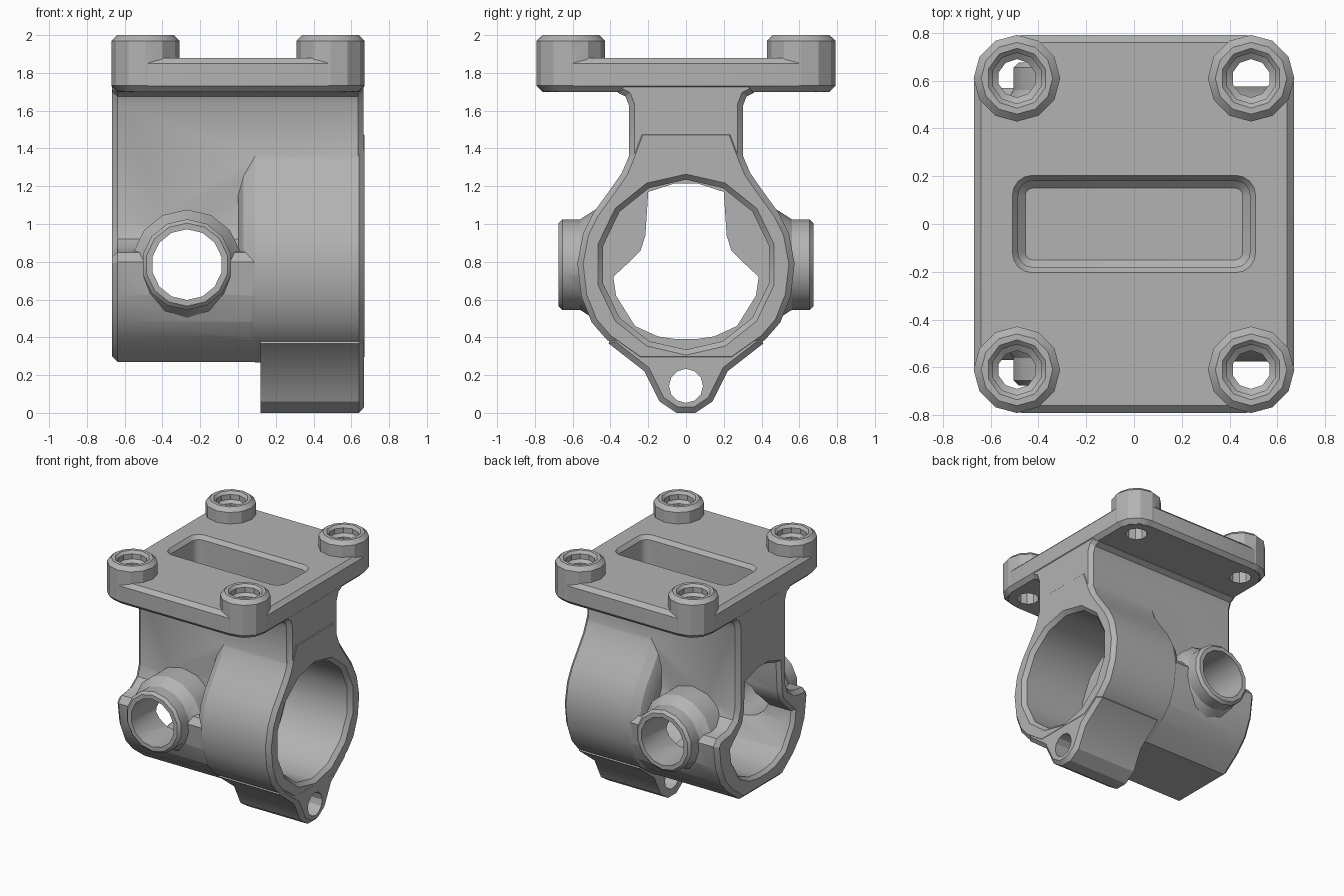
import bpy, bmesh, math
from mathutils import Vector

cube = bpy.data.objects.get("Cube")
if cube:
    bpy.data.objects.remove(cube, do_unlink=True)

grey = bpy.data.materials.new("plain_grey")
grey.use_nodes = True
grey.diffuse_color = (0.45, 0.45, 0.45, 1)
grey.node_tree.nodes["Principled BSDF"].inputs["Base Color"].default_value = (0.45, 0.45, 0.45, 1)

CZ = 0.785            # height of the main bore axis
SIDE_X = -0.27        # position of the side tube


# Profile helpers: all outlines run clockwise
def mirror(half):
    return half + [(-u, v) for u, v in reversed(half)]


def circle(cu, cv, r, n):
    return [(cu + r * math.sin(2 * math.pi * i / n), cv + r * math.cos(2 * math.pi * i / n))
            for i in range(n)]


def rounded_rect(hu, hv, r, steps=4):
    pts = []
    for k, (su, sv) in enumerate(((1, 1), (1, -1), (-1, -1), (-1, 1))):
        for i in range(steps + 1):
            a = math.pi / 2 * (k + i / steps)
            pts.append((su * (hu - r) + r * math.sin(a), sv * (hv - r) + r * math.cos(a)))
    return pts


def inset(profile, d):
    out = []
    for i, p in enumerate(profile):
        p = Vector(p)
        e1 = (p - Vector(profile[i - 1])).normalized()
        e2 = (Vector(profile[(i + 1) % len(profile)]) - p).normalized()
        n1, n2 = Vector((e1.y, -e1.x)), Vector((e2.y, -e2.x))
        m = (n1 + n2).normalized()
        out.append(p + m * d / m.dot(n1))
    return out


def loft(name, profile, sections, axis):
    """Solid along an axis; each section is (position, inset)."""
    bm = bmesh.new()
    rings = []
    for pos, d in sections:
        ring = []
        for u, v in inset(profile, d):
            co = {"x": (pos, u, v), "y": (u, pos, v), "z": (u, v, pos)}[axis]
            ring.append(bm.verts.new(co))
        rings.append(ring)
    n = len(profile)
    for a, b in zip(rings, rings[1:]):
        for i in range(n):
            j = (i + 1) % n
            bm.faces.new((a[i], a[j], b[j], b[i]))
    bm.faces.new(rings[0])
    bm.faces.new(rings[-1])
    bmesh.ops.recalc_face_normals(bm, faces=bm.faces)
    mesh = bpy.data.meshes.new(name)
    bm.to_mesh(mesh)
    bm.free()
    mesh.materials.append(grey)
    ob = bpy.data.objects.new(name, mesh)
    bpy.context.scene.collection.objects.link(ob)
    return ob


# Neck with the low half ring below it
neck = mirror([(0.37, 1.76), (0.36, 1.695), (0.32, 1.675), (0.303, 1.63), (0.303, 1.0),
               (0.33, 0.92), (0.4, 0.87), (0.53, 0.85), (0.57, 0.8), (0.545, 0.62),
               (0.485, 0.48), (0.395, 0.38), (0.25, 0.27)])
body = loft("clamp_body", neck, [(-0.667, 0.03), (-0.637, 0), (0.635, 0), (0.665, 0.03)], "x")

# Full ring with rounded shoulder
ring = mirror([(0.25, 1.5), (0.28, 1.42), (0.31, 1.34), (0.34, 1.27), (0.41, 1.17),
               (0.49, 1.06), (0.545, 0.95), (0.575, 0.79), (0.555, 0.62), (0.5, 0.48),
               (0.42, 0.388), (0.25, 0.268)])
adds = [loft("ring", ring, [(0, 0.1), (0.03, 0.04), (0.09, 0), (0.64, 0), (0.67, 0.03)], "x")]

# Lug below the ring
lug = mirror([(0.36, 0.46), (0.41, 0.368), (0.22, 0.22), (0.14, 0.06), (0.05, 0)])
adds.append(loft("lug", lug, [(0.12, 0), (0.64, 0), (0.668, 0.03)], "x"))

# Side tube, flared where it meets the body
half = [(0.48, -0.05), (0.56, 0), (0.655, 0), (0.675, 0.02)]
adds.append(loft("side_tube", circle(SIDE_X, CZ, 0.24, 14),
                 [(-y, d) for y, d in reversed(half)] + half, "y"))

# Mounting plate and corner bosses
adds.append(loft("plate", rounded_rect(0.67, 0.79, 0.2),
                 [(1.7, 0.03), (1.73, 0), (1.85, 0), (1.88, 0.03)], "z"))
corners = [(sx * 0.49, sy * 0.61) for sx in (-1, 1) for sy in (-1, 1)]
for x, y in corners:
    adds.append(loft("boss", circle(x, y, 0.181, 12),
                     [(1.702, 0.03), (1.732, 0), (1.97, 0), (2.0, 0.03)], "z"))

# Cutters: main bore, keyhole bore, side hole, lug hole, pocket, screw holes
keyhole = mirror([(0.06, 1.215), (0.2, 1.17), (0.215, 0.94), (0.24, 0.86), (0.31, 0.79),
                  (0.385, 0.72), (0.37, 0.62), (0.27, 0.46), (0.15, 0.405), (0.05, 0.39)])
cuts = [
    loft("bore", circle(0, CZ, 0.45, 14), [(0.12, 0), (0.64, 0), (0.672, -0.03), (0.8, -0.03)], "x"),
    loft("keyhole", keyhole, [(-0.8, -0.025), (-0.669, -0.025), (-0.64, 0), (0.3, 0)], "x"),
    loft("side_hole", circle(SIDE_X, CZ, 0.187, 14), [(-0.8, 0), (0.8, 0)], "y"),
    loft("lug_hole", circle(0, 0.143, 0.09, 12), [(0, 0), (0.8, 0)], "x"),
    loft("pocket", rounded_rect(0.485, 0.18, 0.06),
         [(1.4, 0.03), (1.43, 0), (1.85, 0), (1.882, -0.025), (2.1, -0.025)], "z"),
]
for x, y in corners:
    cuts.append(loft("screw_hole", circle(x, y, 0.08, 10),
                     [(1.6, 0), (1.92, 0), (1.94, -0.025), (1.98, -0.025),
                      (2.002, -0.045), (2.1, -0.045)], "z"))

# Join everything, then cut
for operation, tools in (("UNION", adds), ("DIFFERENCE", cuts)):
    for tool in tools:
        mod = body.modifiers.new(tool.name, "BOOLEAN")
        mod.operation = operation
        mod.solver = "EXACT"
        mod.object = tool
bpy.context.view_layer.update()
deps = bpy.context.evaluated_depsgraph_get()
result = bpy.data.meshes.new_from_object(body.evaluated_get(deps))
body.modifiers.clear()
body.data = result
result.materials.clear()
result.materials.append(grey)
for tool in adds + cuts:
    bpy.data.objects.remove(tool, do_unlink=True)

# Smooth the curved walls, keep the chamfers crisp
bpy.ops.object.select_all(action="DESELECT")
body.select_set(True)
bpy.context.view_layer.objects.active = body
bpy.ops.object.shade_smooth_by_angle(angle=math.radians(29))
